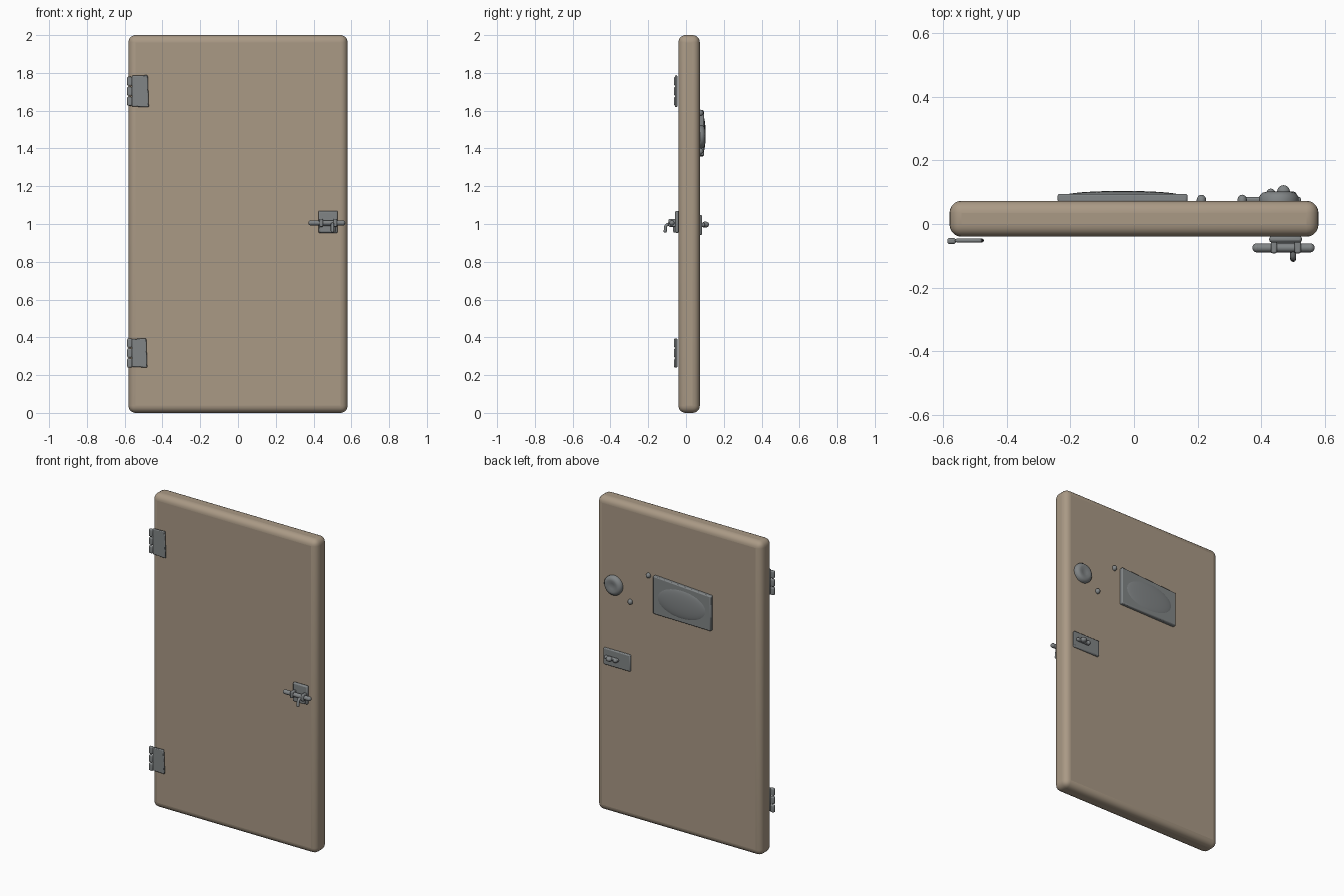
import bpy, bmesh, math
from mathutils import Vector

cube = bpy.data.objects.get("Cube")
if cube:
    bpy.data.objects.remove(cube, do_unlink=True)


def material(name, rgb):
    m = bpy.data.materials.new(name)
    m.use_nodes = True
    m.diffuse_color = (*rgb, 1)
    m.node_tree.nodes["Principled BSDF"].inputs["Base Color"].default_value = (*rgb, 1)
    return m


TAN = material("tan_paint", (0.40, 0.32, 0.235))
METAL = material("grey_metal", (0.22, 0.235, 0.24))


def finish(name, bm, mat, bevel=0, segments=2):
    bmesh.ops.recalc_face_normals(bm, faces=bm.faces)
    me = bpy.data.meshes.new(name)
    bm.to_mesh(me)
    bm.free()
    me.materials.append(mat)
    ob = bpy.data.objects.new(name, me)
    bpy.context.collection.objects.link(ob)
    if bevel:
        mod = ob.modifiers.new("round", 'BEVEL')
        mod.width, mod.segments = bevel, segments
    bpy.ops.object.select_all(action='DESELECT')
    ob.select_set(True)
    bpy.context.view_layer.objects.active = ob
    bpy.ops.object.shade_smooth_by_angle(angle=math.radians(40))
    return ob


def slab(name, outline, y0, y1, mat=METAL, bevel=0.006, segments=2):
    """Plate with an (x, z) outline, running from y0 to y1."""
    bm = bmesh.new()
    face = bm.faces.new([bm.verts.new((x, y0, z)) for x, z in outline])
    ext = bmesh.ops.extrude_face_region(bm, geom=[face])
    verts = [v for v in ext["geom"] if isinstance(v, bmesh.types.BMVert)]
    bmesh.ops.translate(bm, verts=verts, vec=(0, y1 - y0, 0))
    return finish(name, bm, mat, bevel, segments)


def box(name, x0, x1, z0, z1, y0, y1, **kw):
    return slab(name, [(x0, z0), (x1, z0), (x1, z1), (x0, z1)], y0, y1, **kw)


def ball(name, centre, size):
    bm = bmesh.new()
    bmesh.ops.create_uvsphere(bm, u_segments=32, v_segments=16, radius=1)
    for v in bm.verts:
        v.co = Vector(centre) + v.co * Vector(size)
    return finish(name, bm, METAL)


def rod(name, points, radius):
    """Round bar along a path, with a ball at each end."""
    cu = bpy.data.curves.new(name, 'CURVE')
    cu.dimensions = '3D'
    cu.bevel_depth, cu.bevel_resolution, cu.use_fill_caps = radius, 3, True
    sp = cu.splines.new('POLY')
    sp.points.add(len(points) - 1)
    for p, co in zip(sp.points, points):
        p.co = (*co, 1)
        p.radius = 1
    cu.materials.append(METAL)
    ob = bpy.data.objects.new(name, cu)
    bpy.context.collection.objects.link(ob)
    for i in (0, -1):
        ball(name + "_end", points[i], (radius,) * 3)


# Door leaf
box("door_leaf", -0.58, 0.58, 0, 2, -0.04, 0.073, mat=TAN, bevel=0.038, segments=5)

# Hinges on the front: slightly skewed leaf and three knuckles
for label, z, h, w in (("upper", 1.703, 0.085, 0.09), ("lower", 0.317, 0.077, 0.082)):
    x = -0.562
    slab(label + "_hinge_leaf",
         [(x, z - h * 0.95), (x + w, z - h), (x + w - 0.006, z + h), (x, z + h * 0.97)],
         -0.058, -0.046, bevel=0.005)
    for i in (-1, 0, 1):
        c = z + i * 0.053
        box(label + "_hinge_knuckle", -0.587, -0.560, c - 0.024, c + 0.024,
            -0.063, -0.044, bevel=0.007, segments=3)

# Bolt latch on the front
box("latch_plate", 0.425, 0.528, 0.952, 1.07, -0.058, -0.038, bevel=0.008)
box("latch_keeper", 0.432, 0.515, 0.955, 0.99, -0.068, -0.05, bevel=0.006)
for x in (0.44, 0.515):
    box("latch_staple", x - 0.01, x + 0.01, 0.985, 1.027, -0.092, -0.05, bevel=0.005)
rod("latch_bolt", [(0.386, -0.075, 1.006), (0.554, -0.075, 1.006)], 0.014)
rod("latch_lever", [(0.50, -0.075, 1.0), (0.50, -0.098, 0.998), (0.50, -0.107, 0.99),
                    (0.50, -0.11, 0.963)], 0.009)

# Viewing hatch on the back: frame plate with a gently domed oval
slab("hatch_plate", [(0.168, 1.362), (0.168, 1.603), (-0.24, 1.58), (-0.24, 1.358)],
     0.068, 0.095, bevel=0.006)
ball("hatch_oval", (-0.035, 0.09, 1.475), (0.18, 0.014, 0.094))

# Round boss and two small rivets on the back
bm = bmesh.new()
profile = [(0.062, 0.068), (0.062, 0.086), (0.052, 0.098), (0.036, 0.102), (0.018, 0.096)]
rings = [[bm.verts.new((0.455 + r * math.cos(a), y, 1.462 + r * math.sin(a)))
          for a in (i * math.tau / 32 for i in range(32))] for r, y in profile]
for lo, hi in zip(rings, rings[1:]):
    for i in range(32):
        j = (i + 1) % 32
        bm.faces.new((lo[i], lo[j], hi[j], hi[i]))
bm.faces.new(rings[0])
bm.faces.new(rings[-1])
finish("round_boss", bm, METAL)
for x, z in ((0.212, 1.588), (0.34, 1.385)):
    ball("rivet", (x, 0.074, z), (0.015, 0.018, 0.017))

# Lock plate with a small turn-piece on the back
box("lock_plate", 0.335, 0.525, 0.942, 1.048, 0.068, 0.085, bevel=0.006)
rod("lock_turn_bar", [(0.425, 0.09, 0.995), (0.50, 0.09, 0.995)], 0.012)
ball("lock_knob_large", (0.47, 0.102, 0.997), (0.02, 0.02, 0.016))
ball("lock_knob_small", (0.43, 0.097, 0.995), (0.014, 0.014, 0.014))
